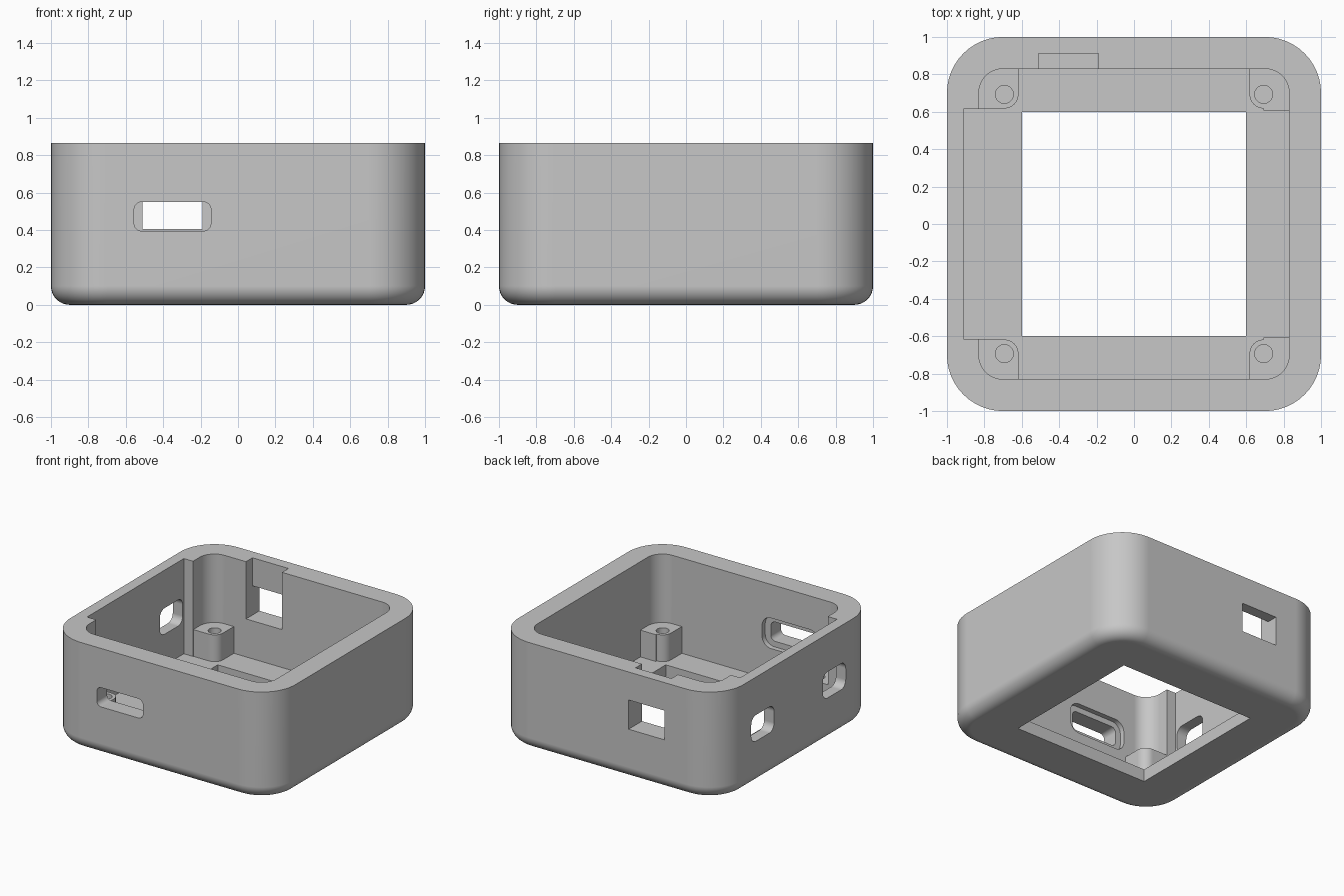
import bpy, bmesh, math
from mathutils import Vector

if "Cube" in bpy.data.objects:
    bpy.data.objects.remove(bpy.data.objects["Cube"])

HEIGHT = 0.865
FLOOR = 0.1
POST_TOP = 0.315

grey = bpy.data.materials.new("plain_grey")
grey.use_nodes = True
grey.diffuse_color = (0.57, 0.57, 0.57, 1)
grey.node_tree.nodes["Principled BSDF"].inputs["Base Color"].default_value = (0.57, 0.57, 0.57, 1)


def outline(u0, u1, v0, v1, r, seg=12):
    """Rounded rectangle as a list of 2D points."""
    if r <= 0:
        return [(u0, v0), (u1, v0), (u1, v1), (u0, v1)]
    centres = [(u1 - r, v1 - r), (u0 + r, v1 - r), (u0 + r, v0 + r), (u1 - r, v0 + r)]
    pts = []
    for q, (cu, cv) in enumerate(centres):
        for i in range(seg + 1):
            a = math.pi / 2 * (q + i / seg)
            pts.append((cu + r * math.cos(a), cv + r * math.sin(a)))
    return pts


def loft(name, rings, axis="z"):
    """Closed solid through rings of (points, level) along an axis."""
    place = {"z": lambda u, v, w: (u, v, w),
             "y": lambda u, v, w: (u, w, v),
             "x": lambda u, v, w: (w, u, v)}[axis]
    bm = bmesh.new()
    loops = [[bm.verts.new(Vector(place(u, v, w))) for u, v in pts] for pts, w in rings]
    n = len(loops[0])
    for a, b in zip(loops, loops[1:]):
        for i in range(n):
            j = (i + 1) % n
            bm.faces.new((a[i], a[j], b[j], b[i]))
    bm.faces.new(loops[0][::-1])
    bm.faces.new(loops[-1])
    bmesh.ops.remove_doubles(bm, verts=bm.verts, dist=1e-5)
    bmesh.ops.recalc_face_normals(bm, faces=bm.faces)
    mesh = bpy.data.meshes.new(name)
    bm.to_mesh(mesh)
    bm.free()
    mesh.materials.append(grey)
    ob = bpy.data.objects.new(name, mesh)
    bpy.context.collection.objects.link(ob)
    return ob


def prism(name, u, v, w, r=0.0, axis="z"):
    pts = outline(*u, *v, r)
    return loft(name, [(pts, w[0]), (pts, w[1])], axis)


def combine(body, tool, operation):
    """Apply one boolean to the body and drop the tool."""
    mod = body.modifiers.new("shape", "BOOLEAN")
    mod.operation, mod.solver, mod.object = operation, "EXACT", tool
    bpy.context.view_layer.update()
    dg = bpy.context.evaluated_depsgraph_get()
    mesh = bpy.data.meshes.new_from_object(body.evaluated_get(dg))
    body.modifiers.clear()
    body.data = mesh
    bpy.data.objects.remove(tool)


def cut(*args, **kw):
    combine(case, prism("cutter", *args, **kw), "DIFFERENCE")


def add(*args, **kw):
    combine(case, prism("addition", *args, **kw), "UNION")


def span(a, b, sign):
    return (a, b) if sign > 0 else (-b, -a)


# Outer tray with a rounded bottom edge
FILLET, CORNER = 0.1, 0.3
rings = []
for i in range(9):
    a = math.pi / 2 * i / 8
    d = FILLET * (1 - math.sin(a))
    rings.append((outline(-1 + d, 1 - d, -1 + d, 1 - d, CORNER - d), FILLET * (1 - math.cos(a))))
rings.append((outline(-1, 1, -1, 1, CORNER), HEIGHT))
case = loft("open_case", rings)

# Cavity, thinned side wall and square floor opening
cut((-0.83, 0.83), (-0.83, 0.83), (FLOOR, 1.2), r=0.13)
cut((-0.912, -0.7), (-0.615, 0.615), (FLOOR, 1.2))
cut((-0.6, 0.6), (-0.6, 0.6), (-0.2, 0.4))

# Corner screw posts
P, R = 0.693, 0.075
for sx in (-1, 1):
    for sy in (-1, 1):
        cx, cy = P * sx, P * sy
        level = (FLOOR - 0.03, POST_TOP)
        inner = P - R if sx < 0 else P - R - 0.012
        add((cx - R, cx + R), (cy - R, cy + R), level, r=R - 0.0001)
        add(span(P - R, 0.86, sx), span(P, 0.86, sy), level)
        add(span(P, 0.86, sx), span(inner, 0.86, sy), level)
        cut((cx - 0.048, cx + 0.048), (cy - 0.048, cy + 0.048), (FLOOR, 0.5), r=0.0479)

# Front slot with a wider shallow recess inside
cut((-0.555, -0.145), (0.395, 0.55), (-1.2, -0.7), r=0.04, axis="y")
cut((-0.6, -0.095), (0.35, 0.595), (-0.87, -0.75), r=0.08, axis="y")

# Back window and the groove above it
cut((-0.51, -0.19), (0.405, 0.64), (0.8, 1.2), axis="y")
cut((-0.51, -0.19), (0.405, 1.2), (0.75, 0.912), axis="y")

# Pair of rounded side ports
for s in (-1, 1):
    cut(span(0.31, 0.6, s), (0.35, 0.56), (-1.2, -0.8), r=0.06, axis="x")

# Smooth curves, crisp edges
bpy.ops.object.select_all(action="DESELECT")
case.select_set(True)
bpy.context.view_layer.objects.active = case
bpy.ops.object.shade_smooth_by_angle(angle=math.radians(30))
normals = case.modifiers.new("weighted_normals", "WEIGHTED_NORMAL")
normals.keep_sharp = True
